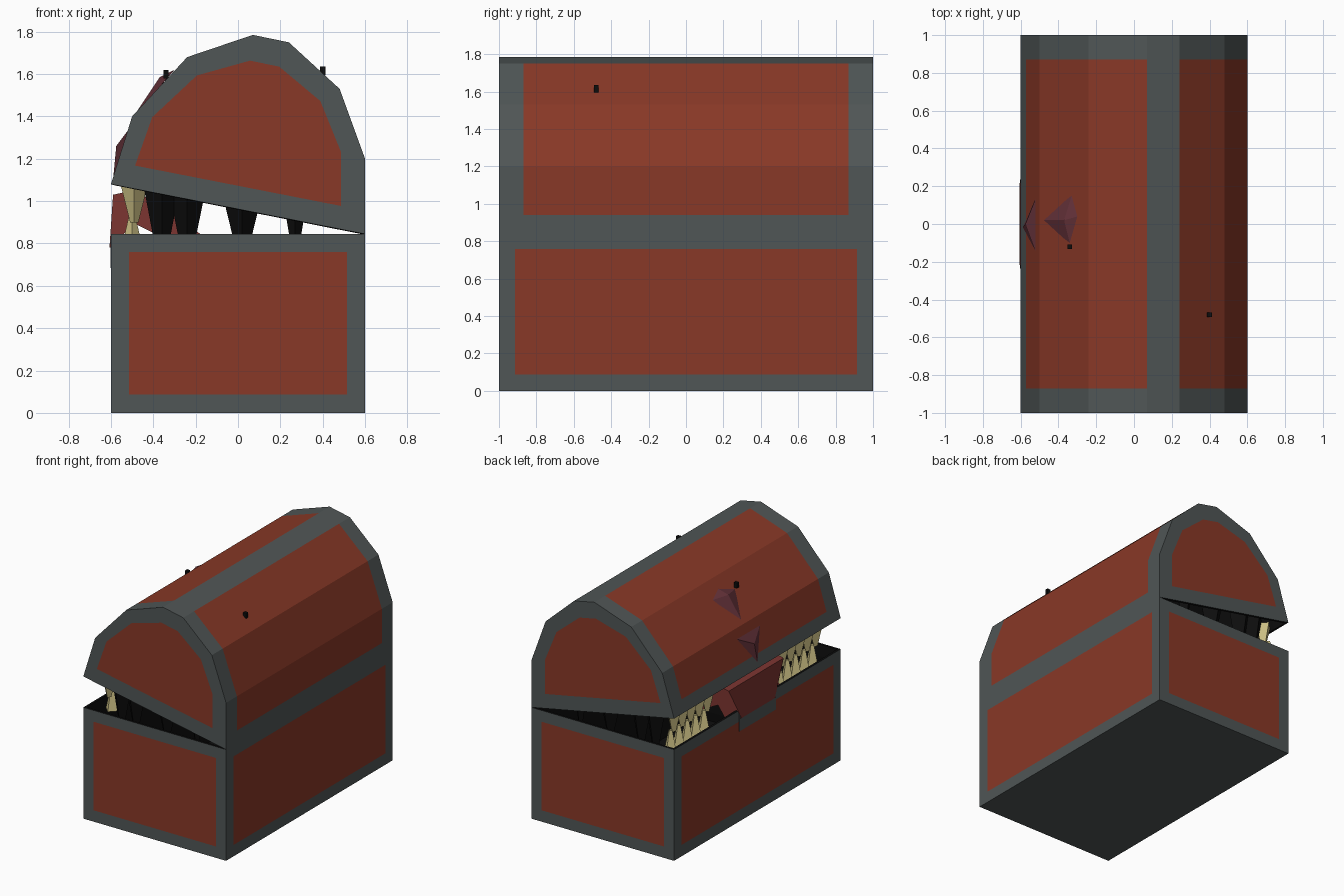
import bpy, bmesh, math
from mathutils import Vector, Matrix

if "Cube" in bpy.data.objects:
    bpy.data.objects.remove(bpy.data.objects["Cube"])


def mat(name, r, g, b):
    m = bpy.data.materials.new(name)
    m.diffuse_color = (r, g, b, 1)
    m.use_nodes = True
    m.node_tree.nodes["Principled BSDF"].inputs["Base Color"].default_value = m.diffuse_color
    return m


GREY = mat("iron_grey", 0.080, 0.093, 0.093)
RED = mat("red_wood", 0.25, 0.04, 0.02)
BLACK = mat("black", 0.004, 0.004, 0.004)
CREAM = mat("tooth_cream", 0.60, 0.52, 0.23)
TONGUE = mat("tongue_red", 0.20, 0.035, 0.03)
PURPLE = mat("dull_purple", 0.13, 0.032, 0.042)


def finish(bm, name, mats):
    bmesh.ops.recalc_face_normals(bm, faces=bm.faces[:])
    me = bpy.data.meshes.new(name)
    bm.to_mesh(me)
    bm.free()
    for m in mats:
        me.materials.append(m)
    ob = bpy.data.objects.new(name, me)
    bpy.context.collection.objects.link(ob)
    return ob


def hollow(ob):
    """Give an open shell thickness with a black inside."""
    s = ob.modifiers.new("thickness", "SOLIDIFY")
    s.thickness = 0.025
    s.offset = -1
    s.material_offset = 2
    s.material_offset_rim = 2


def box(name, size, loc, m):
    bm = bmesh.new()
    bmesh.ops.create_cube(bm, matrix=Matrix.Translation(loc) @ Matrix.Diagonal((*size, 1)))
    return finish(bm, name, [m])


# Base: open box, each side with an inset red panel
bm = bmesh.new()
bmesh.ops.create_cube(bm, matrix=Matrix.Translation((0, 0, 0.4225)) @ Matrix.Diagonal((1.2, 2, 0.845, 1)))
bmesh.ops.delete(bm, geom=[f for f in bm.faces if f.normal.z > 0.5], context="FACES_ONLY")
sides = [f for f in bm.faces if abs(f.normal.z) < 0.5]
bmesh.ops.inset_individual(bm, faces=sides, thickness=0.122)
for f in sides:
    f.material_index = 1
hollow(finish(bm, "chest_base", [GREY, RED, BLACK]))

# Lid: faceted arch, grey bands at ends, ridge and rims
arch = [(0.6, 0.845), (0.6, 0.94), (0.6, 1.2), (0.48, 1.53), (0.24, 1.75),
        (0.07, 1.785), (-0.24, 1.68), (-0.5, 1.40), (-0.572, 1.17), (-0.6, 1.08)]


def under(x):
    """Height of the tilted lower edge of the lid."""
    return 0.845 + (0.6 - x) * 0.196


bm = bmesh.new()
rings = [[bm.verts.new((x, y, z)) for x, z in arch] for y in (-1, -0.87, 0.87, 1)]
for r in range(3):
    for i in range(len(arch) - 1):
        f = bm.faces.new((rings[r][i], rings[r][i + 1], rings[r + 1][i + 1], rings[r + 1][i]))
        f.material_index = int(r == 1 and i not in (0, 4, 8))
for ring in (rings[0], rings[3]):
    inner = [bm.verts.new((v.co.x * 0.81, v.co.y,
                           under(v.co.x * 0.81) + 0.11 + 0.72 * (v.co.z - under(v.co.x))))
             for v in ring]
    for i in range(len(ring)):
        j = (i + 1) % len(ring)
        bm.faces.new((ring[i], ring[j], inner[j], inner[i]))
    bm.faces.new(inner).material_index = 1
hollow(finish(bm, "chest_lid", [GREY, RED, BLACK]))

# Tongue: side profile extruded across the mouth, narrower at the tip
prof = [(0.2, 0.7), (-0.15, 0.82), (-0.3, 0.95), (-0.5, 1.05), (-0.59, 1.03), (-0.607, 0.78),
        (-0.57, 0.8), (-0.5, 0.9), (-0.3, 0.8), (0.2, 0.6)]
bm = bmesh.new()
ends = [[bm.verts.new((x, s * (0.2 if z < 0.79 and x < -0.5 else 0.33), z)) for x, z in prof]
        for s in (-1, 1)]
for i in range(len(prof)):
    j = (i + 1) % len(prof)
    bm.faces.new((ends[0][i], ends[0][j], ends[1][j], ends[1][i]))
for e in ends:
    bm.faces.new(e)
finish(bm, "tongue", [TONGUE])

# Dipped trim under the tongue
box("trim_plate", (0.006, 0.44, 0.14), (-0.6, 0, 0.755), GREY)


# Spikes: four-sided cones joined into one object
def spikes(name, items, m):
    bm = bmesh.new()
    for x, y, z0, z1, r in items:
        flip = Matrix.Rotation(math.pi if z1 < z0 else 0, 4, "X")
        bmesh.ops.create_cone(bm, cap_ends=True, segments=4, radius1=r, radius2=r * 0.3,
                              depth=abs(z1 - z0),
                              matrix=Matrix.Translation((x, y, (z0 + z1) / 2)) @ flip)
    return finish(bm, name, [m])


rows = [s * (0.45 + 0.1 * i) for s in (-1, 1) for i in range(5)]
spikes("upper_teeth", [(-0.49, y, 1.08, 0.90, 0.065) for y in rows], CREAM)
spikes("lower_teeth", [(-0.5, y + 0.05, 0.78, 0.93, 0.05) for y in rows], CREAM)

# Dark teeth inside both ends of the mouth
spikes("inner_teeth", [(x, s * 0.88, under(x) + 0.06, 0.76, r) for s in (-1, 1)
                       for x, r in ((-0.36, 0.09), (-0.24, 0.09), (0.02, 0.09), (0.27, 0.05))], BLACK)


# Purple scales bulging from the opening side of the lid
def scale(name, base, peak):
    bm = bmesh.new()
    vs = [bm.verts.new(p) for p in base]
    top = bm.verts.new(peak)
    for i in range(len(vs)):
        bm.faces.new((vs[i], vs[(i + 1) % len(vs)], top))
    bm.faces.new(vs)
    finish(bm, name, [PURPLE])


scale("upper_scale", [(-0.5, 0.02, 1.39), (-0.33, 0.15, 1.585), (-0.3, 0.04, 1.62), (-0.34, -0.1, 1.575)],
      (-0.37, 0.02, 1.585))
scale("lower_scale", [(-0.515, 0.15, 1.34), (-0.515, -0.16, 1.34), (-0.59, -0.02, 1.10)],
      (-0.575, 0, 1.26))

# Small black studs on the lid
box("stud_left", (0.025, 0.025, 0.04), (-0.34, -0.12, 1.6), BLACK)
box("stud_right", (0.025, 0.025, 0.04), (0.4, -0.48, 1.615), BLACK)
